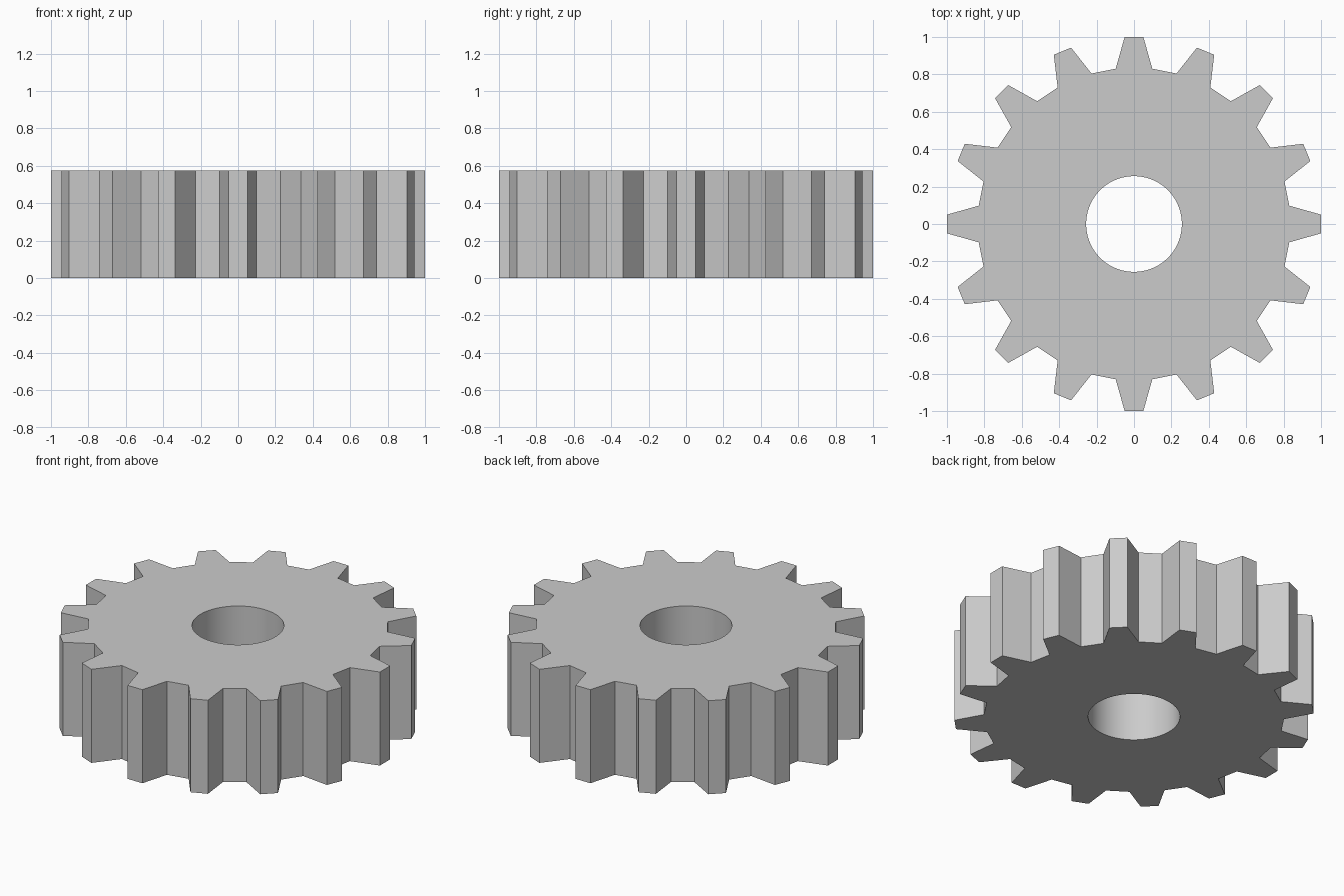
import bpy, bmesh
from math import atan2, cos, sin, hypot, pi, radians

if "Cube" in bpy.data.objects:
    bpy.data.objects.remove(bpy.data.objects["Cube"])

TEETH = 16
HEIGHT = 0.575
BORE_RADIUS = 0.256
TOOTH = [(0.83, -0.098), (1.0, -0.05), (1.0, 0.05), (0.83, 0.098)]

# Outline of the teeth and the matching circle of the bore
outer, bore = [], []
for t in range(TEETH):
    turn = 2 * pi * t / TEETH
    for k, (x, y) in enumerate(TOOTH):
        r, a = hypot(x, y), atan2(y, x) + turn
        outer.append((r * cos(a), r * sin(a)))
        b = turn + (k - 1.5) * 2 * pi / (4 * TEETH)
        bore.append((BORE_RADIUS * cos(b), BORE_RADIUS * sin(b)))

# Four loops joined into a closed ring-shaped body
bm = bmesh.new()
loops = [[bm.verts.new((x, y, z)) for x, y in outline]
         for outline, z in ((outer, 0), (outer, HEIGHT), (bore, HEIGHT), (bore, 0))]
n = len(outer)
for j in range(4):
    a, b = loops[j], loops[(j + 1) % 4]
    for i in range(n):
        k = (i + 1) % n
        face = bm.faces.new((a[i], a[k], b[k], b[i]))
        face.smooth = (j == 2)  # round bore wall
bmesh.ops.recalc_face_normals(bm, faces=bm.faces)

# Sharp rims where the bore meets the flat faces
for e in bm.edges:
    if e.calc_face_angle(0) > radians(30):
        e.smooth = False

mesh = bpy.data.meshes.new("gear")
bm.to_mesh(mesh)
bm.free()
gear = bpy.data.objects.new("gear", mesh)
bpy.context.collection.objects.link(gear)
